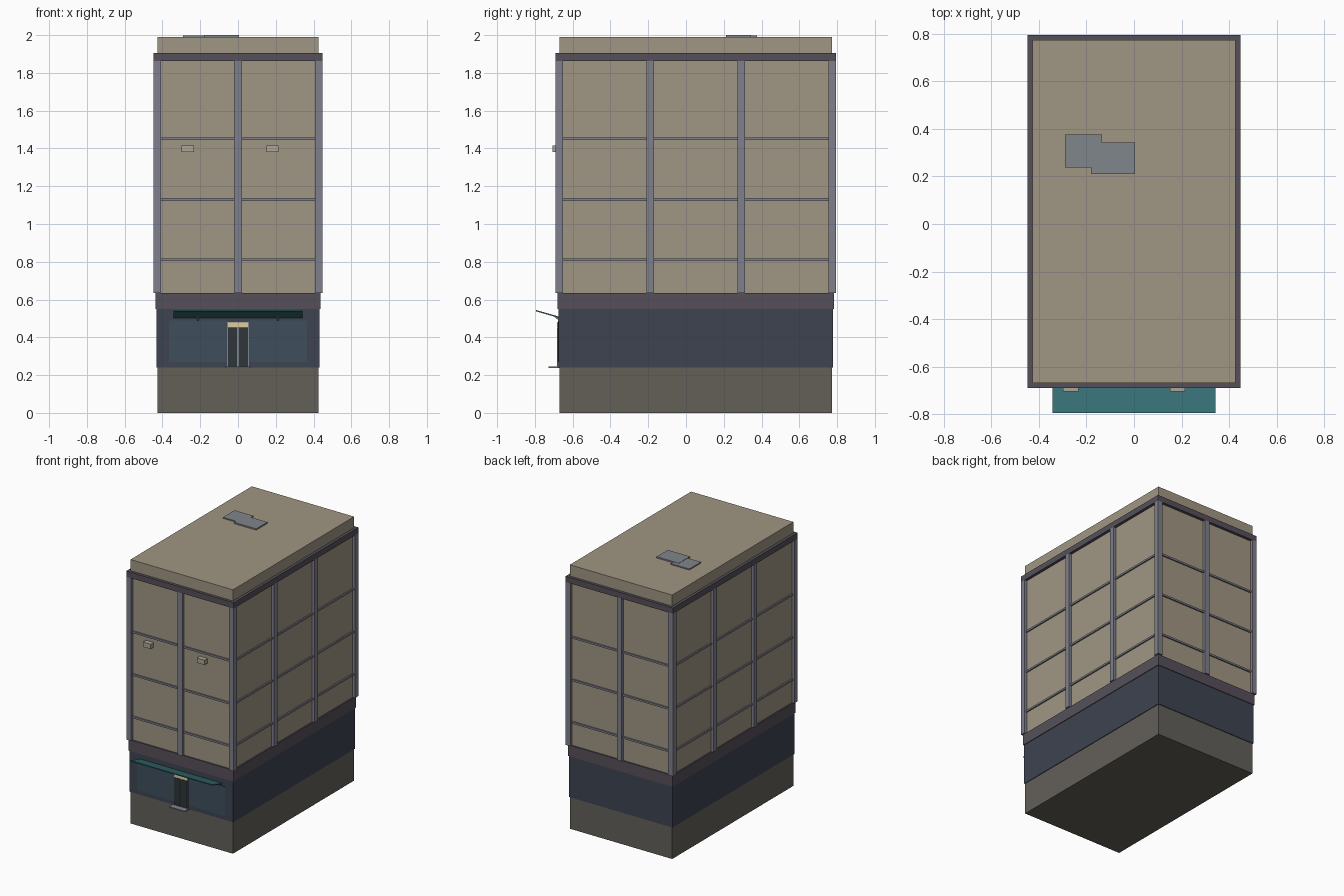
import bpy, bmesh
from mathutils import Matrix, Vector

if "Cube" in bpy.data.objects:
    bpy.data.objects.remove(bpy.data.objects["Cube"])


def material(name, r, g, b):
    lin = lambda c: (c / 255 / 12.92) if c < 10 else ((c / 255 + 0.055) / 1.055) ** 2.4
    m = bpy.data.materials.new(name)
    m.diffuse_color = (lin(r), lin(g), lin(b), 1)
    m.use_nodes = True
    m.node_tree.nodes["Principled BSDF"].inputs["Base Color"].default_value = m.diffuse_color
    return m


STONE = material("stone", 160, 150, 131)
PLINTH = material("plinth_grey", 99, 96, 89)
NAVY = material("navy", 61, 67, 80)
BAND = material("dark_band", 86, 80, 90)
PILASTER = material("pilaster_grey", 128, 128, 140)
GLASS = material("glass", 62, 78, 92)
DOOR = material("door_dark", 46, 54, 58)
LAMP = material("warm_lamp", 222, 205, 160)
TEAL = material("teal", 52, 110, 116)
METAL = material("metal", 128, 134, 140)
UNIT = material("unit_grey", 172, 166, 150)


def finish(name, bm, mat):
    mesh = bpy.data.meshes.new(name)
    bm.to_mesh(mesh)
    bm.free()
    mesh.materials.append(mat)
    ob = bpy.data.objects.new(name, mesh)
    bpy.context.collection.objects.link(ob)
    return ob


def box(name, x, y, z, mat):
    """Box from (min, max) ranges on each axis."""
    bm = bmesh.new()
    size = [r[1] - r[0] for r in (x, y, z)]
    mid = Vector([(r[0] + r[1]) / 2 for r in (x, y, z)])
    bmesh.ops.create_cube(bm, size=1, matrix=Matrix.Translation(mid) @ Matrix.Diagonal((*size, 1)))
    return finish(name, bm, mat)


def profile_x(name, pts, x0, x1, mat):
    """Extrude a (y, z) outline along x."""
    bm = bmesh.new()
    face = bm.faces.new([bm.verts.new((x0, y, z)) for y, z in pts])
    out = bmesh.ops.extrude_face_region(bm, geom=[face])
    moved = [v for v in out["geom"] if isinstance(v, bmesh.types.BMVert)]
    bmesh.ops.translate(bm, verts=moved, vec=(x1 - x0, 0, 0))
    bmesh.ops.recalc_face_normals(bm, faces=bm.faces)
    return finish(name, bm, mat)


HX, CY, HY = 0.427, 0.052, 0.722      # half width, centre y, half depth of body
FRONT = CY - HY


def storey(name, grow, z0, z1, mat):
    return box(name, (-HX - grow, HX + grow), (CY - HY - grow, CY + HY + grow), (z0, z1), mat)


# Stacked main masses
storey("plinth", 0, 0, 0.24, PLINTH)
storey("shop_storey", 0.005, 0.24, 0.55, NAVY)
storey("fascia_band", 0.010, 0.55, 0.635, BAND)
storey("upper_body", 0, 0.635, 1.862, STONE)
storey("cornice", 0.021, 1.862, 1.906, BAND)
storey("parapet", 0, 1.906, 1.99, STONE)

# Pilasters at corners and between bays
P, W = 0.021, 0.020
ZP = (0.635, 1.862)
for sx in (-1, 1):
    for sy in (-1, 1):
        cx, cy = sx * (HX + P - W), CY + sy * (HY + P - W)
        box("corner_pilaster", (cx - W, cx + W), (cy - W, cy + W), ZP, PILASTER)
    for dy in (-0.241, 0.241):
        cx, cy = sx * (HX + P - W), CY + dy
        box("side_pilaster", (cx - W, cx + W), (cy - W, cy + W), ZP, PILASTER)
for sy in (-1, 1):
    cy = CY + sy * (HY + P - W)
    box("middle_pilaster", (-W, W), (cy - W, cy + W), ZP, PILASTER)

# Floor ledges
for z in (0.81, 1.13, 1.452):
    storey("floor_ledge", 0.010, z - 0.007, z + 0.007, PILASTER)

# Shop windows, doors and lamp panel
for s in (-1, 1):
    box("shop_window", sorted((s * 0.06, s * 0.366)), (FRONT - 0.008, FRONT), (0.27, 0.49), GLASS)
    box("door_leaf", sorted((s * 0.004, s * 0.054)), (FRONT - 0.014, FRONT), (0.243, 0.452), DOOR)
box("door_frame", (-0.058, 0.058), (FRONT - 0.010, FRONT), (0.24, 0.48), METAL)
box("door_lamp", (-0.052, 0.052), (FRONT - 0.014, FRONT), (0.454, 0.478), LAMP)
box("doorstep", (-0.065, 0.065), (-0.727, FRONT), (0.238, 0.246), METAL)

# Awning rising outward, with two brackets
profile_x("awning", [(-0.795, 0.538), (-0.67, 0.502), (-0.67, 0.509), (-0.795, 0.545)],
          -0.342, 0.342, TEAL)
for s in (-1, 1):
    profile_x("awning_bracket", [(-0.675, 0.49), (-0.675, 0.505), (-0.70, 0.512)],
              s * 0.212 - 0.006, s * 0.212 + 0.006, METAL)

# Wall units on the front
for x in (-0.266, 0.183):
    box("wall_unit", (x - 0.032, x + 0.032), (-0.706, FRONT), (1.38, 1.416), UNIT)

# Overlapping roof hatches
box("roof_hatch_a", (-0.291, -0.135), (0.237, 0.376), (1.985, 1.998), METAL)
box("roof_hatch_b", (-0.181, 0.004), (0.211, 0.344), (1.985, 2.0), METAL)
